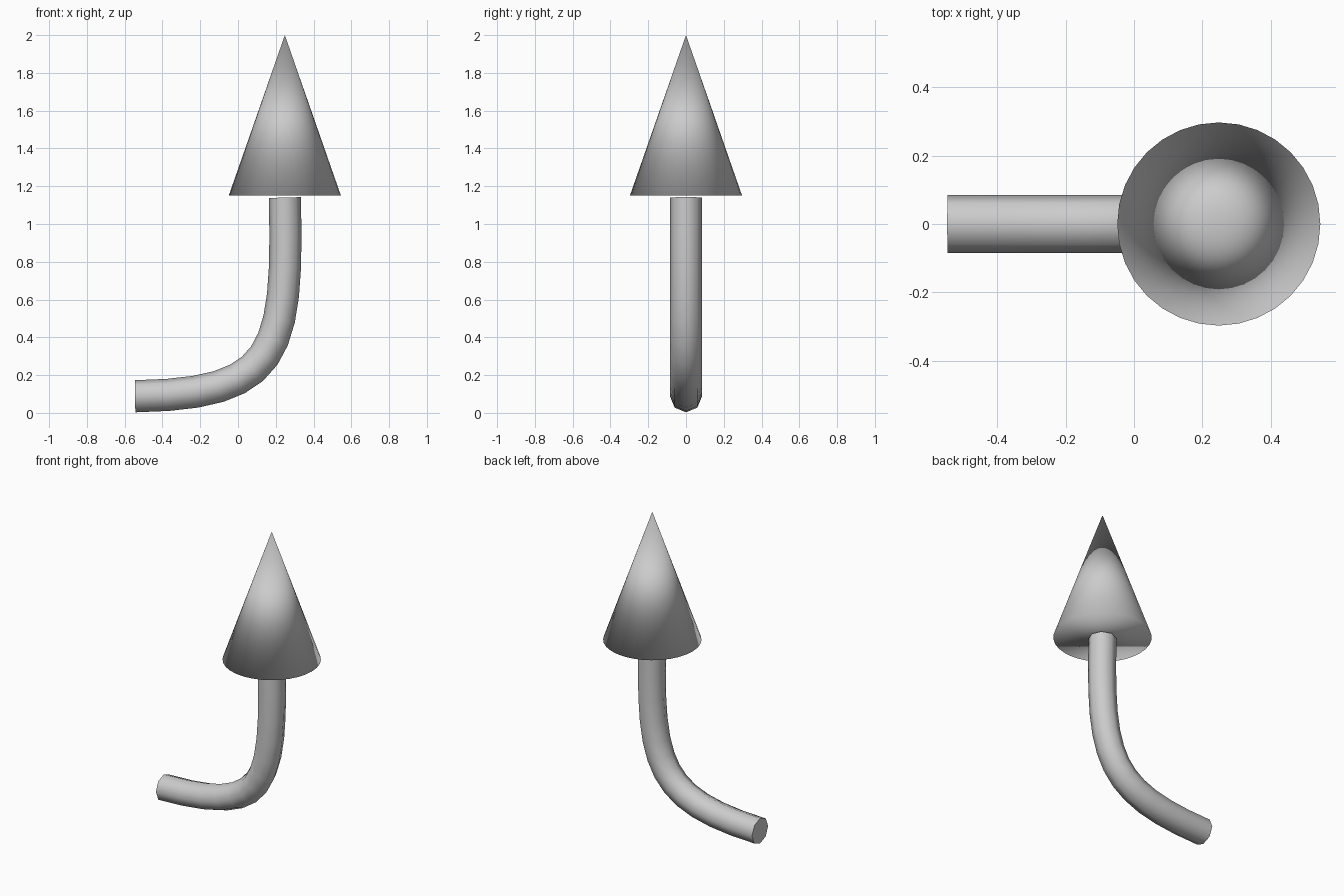
import bpy
from mathutils import Vector

if "Cube" in bpy.data.objects:
    bpy.data.objects.remove(bpy.data.objects["Cube"])

# Curved shaft: one bezier span with an eight-sided round bevel
curve = bpy.data.curves.new("arrow_shaft", 'CURVE')
curve.dimensions = '3D'
curve.resolution_u = 12
curve.bevel_depth = 0.085
curve.bevel_resolution = 2
curve.use_fill_caps = True
spline = curve.splines.new('BEZIER')
spline.bezier_points.add(1)
start, end = spline.bezier_points
for p in (start, end):
    p.handle_left_type = p.handle_right_type = 'FREE'
start.co = Vector((-0.545, 0, 0.088))
start.handle_right = Vector((0.20, 0, 0.10))
start.handle_left = 2 * start.co - start.handle_right
end.co = Vector((0.248, 0, 1.14))
end.handle_left = Vector((0.27, 0, 0.30))
end.handle_right = 2 * end.co - end.handle_left
shaft = bpy.data.objects.new("arrow_shaft", curve)
bpy.context.collection.objects.link(shaft)

# Cone head, smooth all over including its base rim
bpy.ops.mesh.primitive_cone_add(vertices=32, radius1=0.297, radius2=0, depth=0.85,
                                location=(0.248, 0, 1.575))
head = bpy.context.object
head.name = "arrow_head"
bpy.ops.object.shade_smooth()
